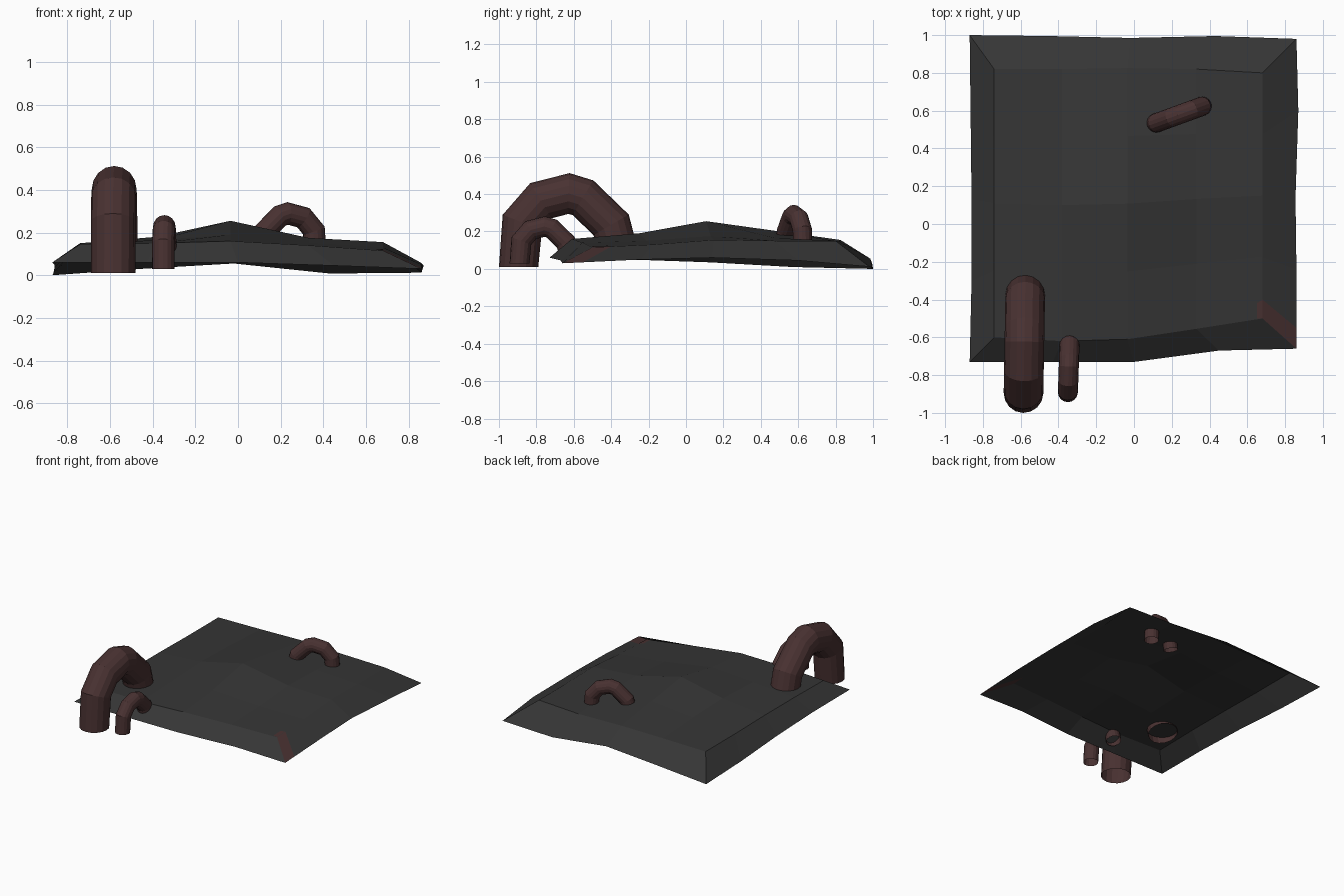
import bpy, bmesh, math
from mathutils import Vector

if "Cube" in bpy.data.objects:
    bpy.data.objects.remove(bpy.data.objects["Cube"])


def material(name, rgb):
    m = bpy.data.materials.new(name)
    m.diffuse_color = (*rgb, 1)
    m.use_nodes = True
    m.node_tree.nodes["Principled BSDF"].inputs["Base Color"].default_value = m.diffuse_color
    return m


CHARCOAL = material("charcoal", (0.036, 0.036, 0.036))
RUST = material("dark_rust", (0.066, 0.031, 0.031))


def finish(bm, name, mats):
    me = bpy.data.meshes.new(name)
    bm.to_mesh(me)
    bm.free()
    for m in mats:
        me.materials.append(m)
    ob = bpy.data.objects.new(name, me)
    bpy.context.collection.objects.link(ob)
    return ob


# Ground plate: uneven 5 x 5 top with a sloping open skirt
heights = [
    [.145, .15, .16, .14, .115],
    [.15, .165, .19, .15, .13],
    [.15, .18, .255, .175, .155],
    [.145, .17, .205, .165, .15],
    [.145, .15, .155, .145, .15],
]
xs = [-.74, -.38, -.035, .33, .68]
front_y = [-.60, -.62, -.61, -.555, -.50]
back_y = [.82, .82, .825, .82, .80]

bm = bmesh.new()
grid = [[bm.verts.new((xs[c], front_y[c] + (back_y[c] - front_y[c]) * r / 4, heights[r][c]))
         for c in range(5)] for r in range(5)]
for r in range(4):
    for c in range(4):
        bm.faces.new((grid[r][c], grid[r][c + 1], grid[r + 1][c + 1], grid[r + 1][c]))

# Skirt runs round the border: front, right, back, left
inner = ([grid[0][c] for c in range(4)] + [grid[r][4] for r in range(4)]
         + [grid[4][c] for c in range(4, 0, -1)] + [grid[r][0] for r in range(4, 0, -1)])
rim = [(-.87, -.73, .06), (-.43, -.73, .06), (0, -.73, .06), (.45, -.67, .045),
       (.86, -.66, .03), (.86, -.24, .05), (.855, .14, .06), (.87, .6, .045),
       (.86, .98, .012), (.43, .995, .008), (-.02, .985, .055), (-.45, .995, .03),
       (-.87, 1.0, 0), (-.865, .57, .01), (-.86, .13, .035), (-.86, -.3, .05)]
outer = [bm.verts.new(p) for p in rim]
for i in range(16):
    j = (i + 1) % 16
    bm.faces.new((inner[i], outer[i], outer[j], inner[j]))
bm.faces.ensure_lookup_table()

# Rust stain: cut the skirt face beside the front right corner
skirt = next(f for f in bm.faces if outer[4] in f.verts and outer[5] in f.verts)
cut = bmesh.ops.bisect_plane(
    bm, geom=[skirt] + list(skirt.edges) + list(skirt.verts),
    plane_co=(.68, -.40, .11), plane_no=(.15, .18, 0))
for f in bm.faces:
    m = f.calc_center_median()
    if outer[4] in f.verts and m.x > .7 and m.y > -.6:
        f.material_index = 1
finish(bm, "ground_plate", [CHARCOAL, RUST])

# Small part of the stain on the top
bm = bmesh.new()
bm.faces.new([bm.verts.new(p) for p in ((.65, -.50, .121), (.68, -.50, .118),
                                        (.68, -.40, .122), (.65, -.42, .124))])
finish(bm, "corner_stain", [RUST])

# Bent pipe profile: (distance along the ground, height), radius 0.105
PATH = [(0, 0), (.02, .24), (.12, .355), (.27, .393), (.345, .37), (.495, .225), (.525, .11)]


def pipe(name, base, angle, scale, radius, sides=16):
    bm = bmesh.new()
    along = Vector((math.cos(angle), math.sin(angle), 0))
    side = Vector((-along.y, along.x, 0))
    up = Vector((0, 0, 1))
    pts = [Vector(base) + along * s * scale + up * h * scale for s, h in PATH]
    dirs = [(b - a).normalized() for a, b in zip(pts, pts[1:])]
    dirs[0] = up
    rings = []
    for i, p in enumerate(pts):
        d0, d1 = dirs[max(i - 1, 0)], dirs[min(i, len(dirs) - 1)]
        t = (d0 + d1).normalized()
        n = t.cross(side) * (1 / t.dot(d1))
        rings.append([bm.verts.new(p + radius * (side * math.cos(a) + n * math.sin(a)))
                      for a in (2 * math.pi * k / sides for k in range(sides))])
    for a, b in zip(rings, rings[1:]):
        for k in range(sides):
            j = (k + 1) % sides
            bm.faces.new((a[k], a[j], b[j], b[k]))
    bmesh.ops.recalc_face_normals(bm, faces=bm.faces)
    # make sure the walls face outwards
    bm.faces.ensure_lookup_table()
    f = bm.faces[0]
    if f.normal.dot(f.calc_center_median() - (pts[0] + pts[1]) / 2) < 0:
        bmesh.ops.reverse_faces(bm, faces=bm.faces)
    return finish(bm, name, [RUST])


pipe("large_pipe", (-.585, -.895, .01), math.radians(89), 1.0, .105)
pipe("small_front_pipe", (-.35, -.89, .03), math.radians(88), .5, .053)
pipe("small_back_pipe", (.365, .625, .085), math.radians(200), .52, .051)
